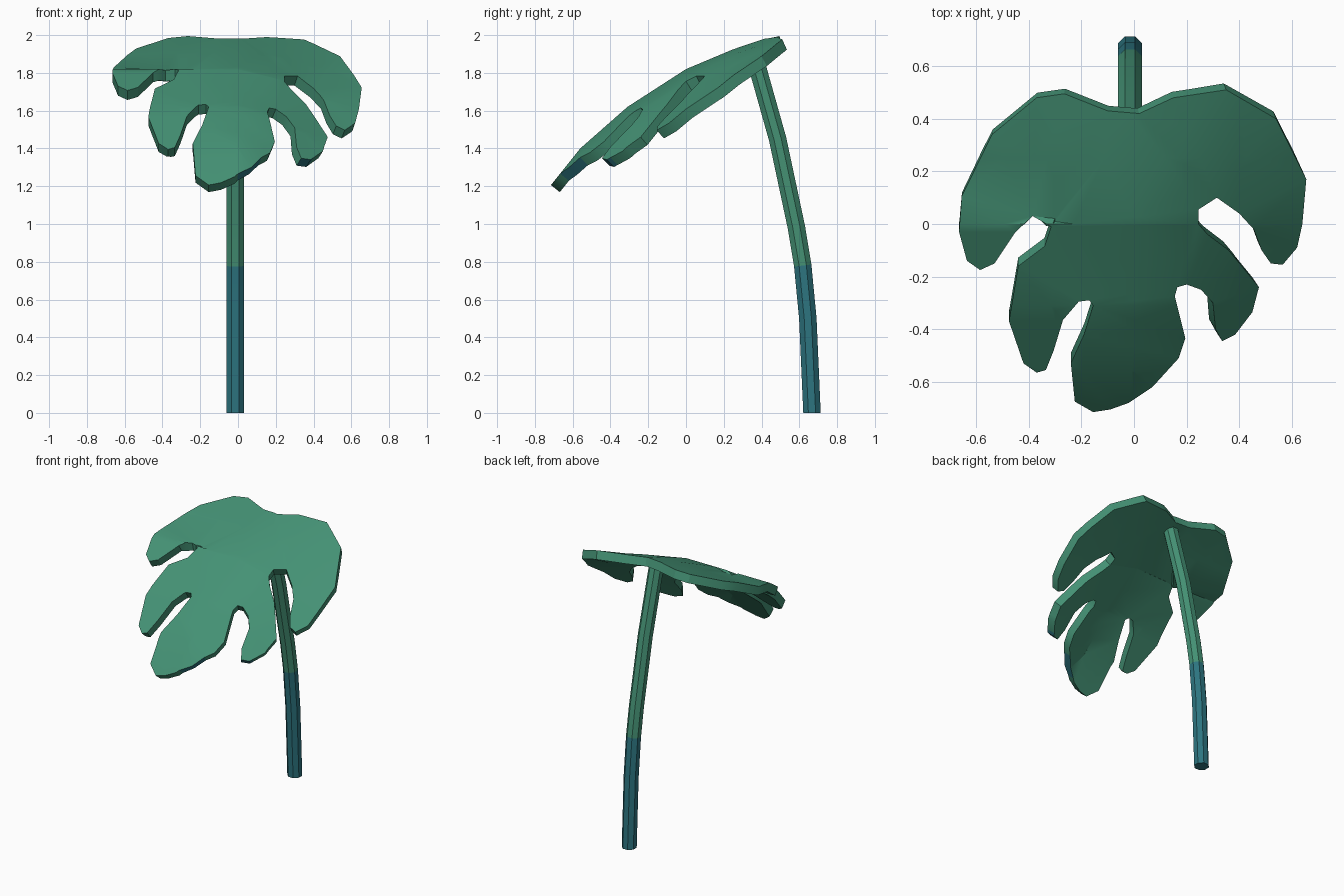
import bpy, bmesh, math
from mathutils import Vector

if "Cube" in bpy.data.objects:
    bpy.data.objects.remove(bpy.data.objects["Cube"])


def material(name, rgb):
    m = bpy.data.materials.new(name)
    m.diffuse_color = (*rgb, 1)
    m.use_nodes = True
    m.node_tree.nodes["Principled BSDF"].inputs["Base Color"].default_value = m.diffuse_color
    return m


GREEN = material("leaf green", (0.058, 0.283, 0.175))
TEAL = material("teal blue", (0.026, 0.178, 0.216))


def finish(name, bm):
    me = bpy.data.meshes.new(name)
    bm.to_mesh(me)
    bm.free()
    me.materials.append(GREEN)
    me.materials.append(TEAL)
    ob = bpy.data.objects.new(name, me)
    bpy.context.collection.objects.link(ob)
    bpy.ops.object.select_all(action='DESELECT')
    ob.select_set(True)
    bpy.context.view_layer.objects.active = ob
    bpy.ops.object.shade_smooth_by_angle(angle=math.radians(30))
    return ob


# Leaf outline seen from above
OUTLINE = [
    (-0.10, 0.43), (0.02, 0.42), (0.15, 0.48), (0.35, 0.51), (0.54, 0.40),
    (0.655, 0.17), (0.64, 0.0), (0.62, -0.09), (0.565, -0.155), (0.52, -0.15),
    (0.485, -0.10), (0.455, -0.02), (0.40, 0.04), (0.315, 0.10), (0.245, 0.055),
    (0.245, 0.0), (0.28, -0.04), (0.36, -0.10), (0.41, -0.16), (0.475, -0.24),
    (0.45, -0.335), (0.385, -0.42), (0.335, -0.445), (0.31, -0.40), (0.30, -0.30),
    (0.255, -0.25), (0.20, -0.23), (0.165, -0.24), (0.155, -0.275), (0.195, -0.435),
    (0.17, -0.51), (0.07, -0.62), (-0.02, -0.68), (-0.09, -0.705), (-0.155, -0.715),
    (-0.225, -0.675), (-0.24, -0.53), (-0.19, -0.42), (-0.155, -0.31), (-0.17, -0.29),
    (-0.21, -0.295), (-0.27, -0.365), (-0.305, -0.48), (-0.335, -0.555), (-0.37, -0.565),
    (-0.42, -0.53), (-0.475, -0.37), (-0.44, -0.16), (-0.34, -0.085), (-0.315, -0.01),
    (-0.385, 0.03), (-0.45, -0.03), (-0.53, -0.15), (-0.585, -0.175), (-0.635, -0.14),
    (-0.665, -0.03), (-0.655, 0.105), (-0.54, 0.34), (-0.37, 0.48), (-0.265, 0.495)]

# Height of the midrib along y
RIB = [(-0.72, 1.20), (-0.56, 1.40), (-0.31, 1.62), (0.0, 1.82), (0.25, 1.925), (0.53, 2.02)]


def height(x, y):
    for (y0, z0), (y1, z1) in zip(RIB, RIB[1:]):
        if y <= y1:
            break
    z = z0 + (z1 - z0) * (y - y0) / (y1 - y0)
    if x > 0:      # right half droops more towards the tip
        return z - x * (0.33 - 0.42 * y) * min(1, 0.55 + x)
    return z + x * (0.05 if y > 0 else 0.0)


bm = bmesh.new()
bm.faces.new([bm.verts.new((x, y, 0)) for x, y in OUTLINE])
bmesh.ops.triangulate(bm, faces=bm.faces[:])


def cut(co, no):
    bmesh.ops.bisect_plane(bm, geom=bm.verts[:] + bm.edges[:] + bm.faces[:],
                           plane_co=co, plane_no=no, dist=1e-4)


for x in (-0.3, 0.0, 0.2, 0.4):
    cut((x, 0, 0), (1, 0, 0))
for y, _ in RIB[1:-1]:
    cut((0, y, 0), (0, 1, 0))
bmesh.ops.triangulate(bm, faces=bm.faces[:])
for v in bm.verts:
    v.co.z = min(2.0, height(v.co.x, v.co.y))
bm.normal_update()
for f in bm.faces:
    if f.normal.z < 0:
        f.normal_flip()
bm.normal_update()

# Thickness: lower sheet offset along the normals, joined by a rim
THICK = 0.06
top = bm.faces[:]
rim = [e for e in bm.edges if e.is_boundary]
low = {v: bm.verts.new(v.co - v.normal * THICK) for v in bm.verts[:]}
for f in top:
    bm.faces.new([low[v] for v in reversed(f.verts)])
for e in rim:
    a, b = e.verts
    wall = bm.faces.new((a, b, low[b], low[a]))
    c = wall.calc_center_median()
    # teal lobe tips on the right-hand side
    if c.z < 1.33 and c.x > 0.0:
        wall.material_index = 1
bmesh.ops.recalc_face_normals(bm, faces=bm.faces[:])
finish("leaf_blade", bm)

# Stem: eight-sided tube along a gentle curve, teal below the split ring
PATH = [(0.667, 0.0), (0.645, 0.5), (0.618, 0.78), (0.585, 0.98),
        (0.485, 1.45), (0.35, 1.93)]
R, SIDES, CX = 0.05, 8, -0.015
bm = bmesh.new()
rings = []
for i, (y, z) in enumerate(PATH):
    p, q = PATH[max(i - 1, 0)], PATH[min(i + 1, len(PATH) - 1)]
    t = Vector((0, q[0] - p[0], q[1] - p[1])).normalized()
    if i == 0:
        t = Vector((0, 0, 1))
    side = Vector((1, 0, 0))
    back = t.cross(side)
    ring = []
    for k in range(SIDES):
        a = 2 * math.pi * (k + 0.5) / SIDES
        ring.append(bm.verts.new(Vector((CX, y, z)) + R * (math.cos(a) * side + math.sin(a) * back)))
    rings.append(ring)
for i, (r0, r1) in enumerate(zip(rings, rings[1:])):
    for k in range(SIDES):
        n = (k + 1) % SIDES
        f = bm.faces.new((r0[k], r0[n], r1[n], r1[k]))
        f.material_index = 1 if i < 2 else 0
bm.faces.new(rings[0][::-1]).material_index = 1
bm.faces.new(rings[-1])
bmesh.ops.recalc_face_normals(bm, faces=bm.faces[:])
finish("stem", bm)
